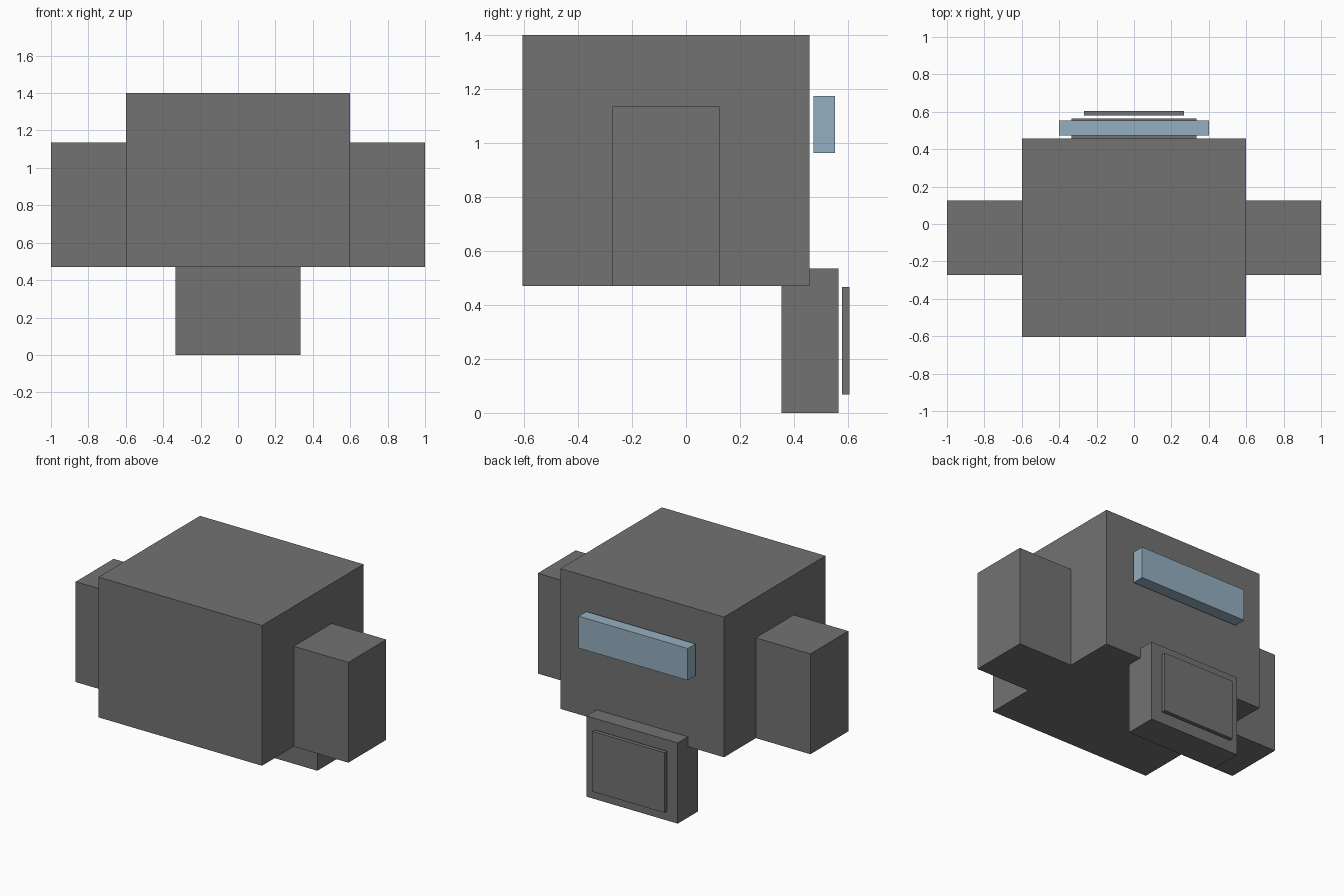
import bpy
import bmesh
from mathutils import Vector

cube = bpy.data.objects.get("Cube")
if cube:
    bpy.data.objects.remove(cube, do_unlink=True)


def make_material(name, rgb):
    color = (*rgb, 1.0)
    mat = bpy.data.materials.new(name)
    mat.use_nodes = True
    mat.diffuse_color = color
    bsdf = next(n for n in mat.node_tree.nodes if n.type == 'BSDF_PRINCIPLED')
    bsdf.inputs["Base Color"].default_value = color
    return mat


def box(name, low, high, mat):
    """Axis-aligned box between two corners, with its origin at its centre."""
    low, high = Vector(low), Vector(high)
    size = high - low
    bm = bmesh.new()
    bmesh.ops.create_cube(bm, size=1.0)
    bmesh.ops.scale(bm, vec=size, verts=bm.verts)
    mesh = bpy.data.meshes.new(name)
    bm.to_mesh(mesh)
    bm.free()
    mesh.materials.append(mat)
    obj = bpy.data.objects.new(name, mesh)
    obj.location = (low + high) / 2
    bpy.context.collection.objects.link(obj)
    return obj


grey = make_material("dark grey", (0.17, 0.17, 0.17))
blue = make_material("pale blue", (0.30, 0.43, 0.53))

# Main body
box("body", (-0.6, -0.605, 0.47), (0.6, 0.458, 1.4), grey)

# Side blocks
box("left_side_block", (0.6, -0.272, 0.47), (1.0, 0.125, 1.135), grey)
box("right_side_block", (-1.0, -0.272, 0.47), (-0.6, 0.125, 1.135), grey)

# Floating window bar at the back
box("back_window", (-0.4, 0.472, 0.963), (0.4, 0.553, 1.174), blue)

# Hanging rear block with its floating panel
box("rear_block", (-0.335, 0.353, 0.0), (0.335, 0.565, 0.535), grey)
box("rear_panel", (-0.267, 0.579, 0.068), (0.267, 0.605, 0.467), grey)
